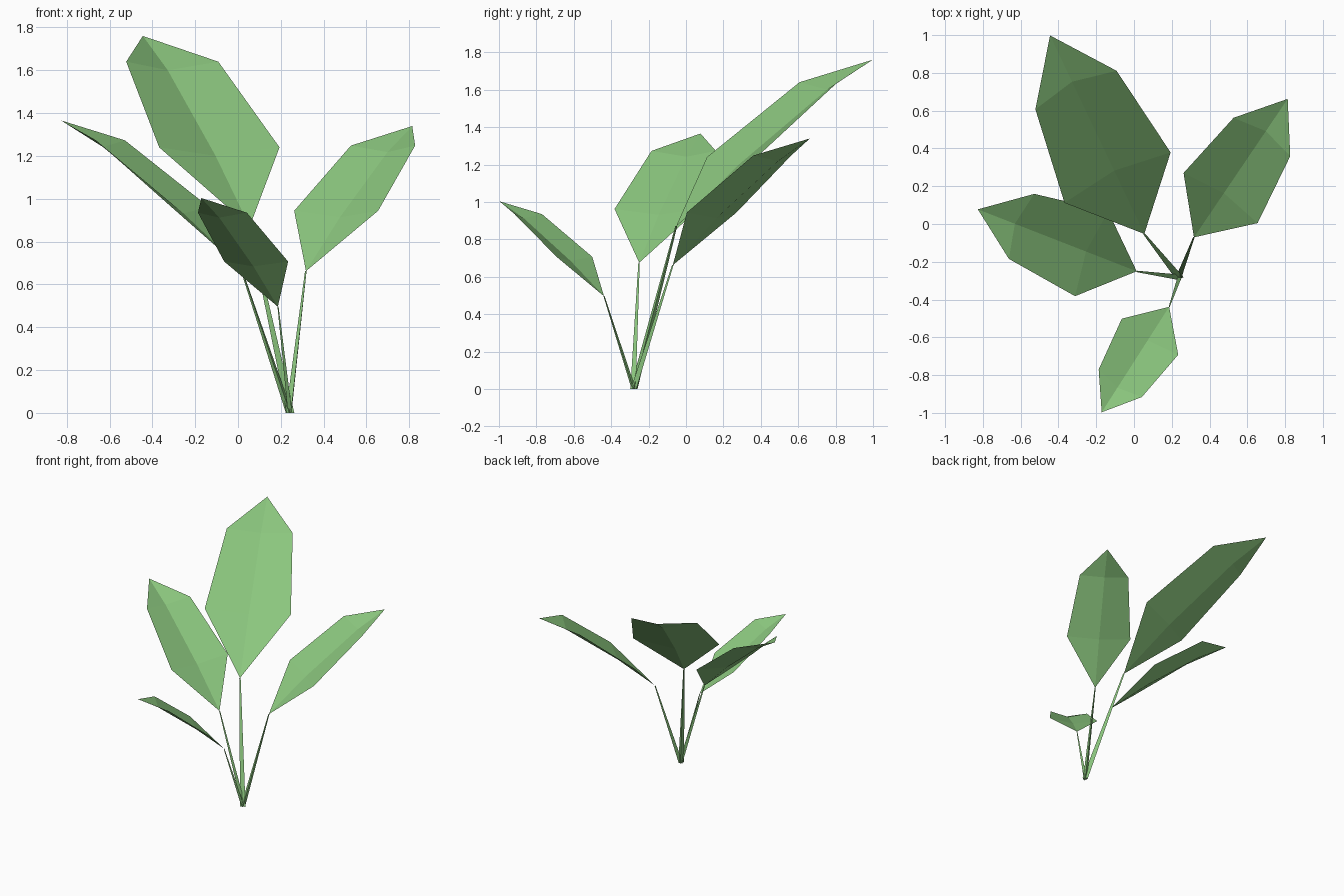
import bpy
import math
from mathutils import Matrix, Vector

if "Cube" in bpy.data.objects:
    bpy.data.objects.remove(bpy.data.objects["Cube"])

green = bpy.data.materials.new("leaf green")
green.diffuse_color = (0.26, 0.57, 0.21, 1)
green.use_nodes = True
green.node_tree.nodes["Principled BSDF"].inputs["Base Color"].default_value = green.diffuse_color

ROOT = Vector((0.24, -0.28, 0))
SIDE = 0.07          # leaf axis sits slightly to one side of the root
BASE = (0.285, 0.87)  # distance out and height where the blade starts


def add_mesh(name, verts, faces, turn, size):
    mesh = bpy.data.meshes.new(name)
    mesh.from_pydata(verts, [], faces)
    mesh.transform(Matrix.Translation(ROOT) @ Matrix.Rotation(math.radians(turn), 4, 'Z')
                   @ Matrix.Scale(size, 4))
    mesh.materials.append(green)
    bpy.context.collection.objects.link(bpy.data.objects.new(name, mesh))


def blade(name, turn, size):
    # creased sheet: base, two rows of (right edge, midrib, left edge), tip
    verts = [(BASE[0], SIDE, BASE[1])]
    for out, half, z, rib_out, rib_z in ((0.615, 0.311, 1.24, 0.656, 1.20),
                                         (1.128, 0.238, 1.64, 1.177, 1.60)):
        verts += [(out, SIDE - half, z), (rib_out, SIDE, rib_z), (out, SIDE + half, z)]
    verts.append((1.448, SIDE, 1.76))
    faces = [(0, 1, 2), (0, 2, 3), (1, 4, 5, 2), (2, 5, 6, 3), (4, 7, 5), (5, 7, 6)]
    add_mesh(name, verts, faces, turn, size)


def stem(name, turn, size):
    # tapering three-sided stem with its flat side facing inwards
    verts = []
    for x, y, z, r in ((0, 0, 0, 0.023), (BASE[0], SIDE, BASE[1], 0.006)):
        for k in range(3):
            a = math.tau * k / 3
            verts.append((x + r * math.cos(a), y + r * math.sin(a), z))
    faces = [(k, (k + 1) % 3, (k + 1) % 3 + 3, k + 3) for k in range(3)]
    faces += [(2, 1, 0), (3, 4, 5)]
    add_mesh(name, verts, faces, turn, size)


# four copies of one leaf, turned and scaled around the root
for label, turn, size in (("back", 115.4, 1.0), ("right", 55.9, 0.761),
                          ("left", 158.7, 0.776), ("front", 237.4, 0.57)):
    blade(label + "_leaf", turn, size)
    stem(label + "_stem", turn, size)
